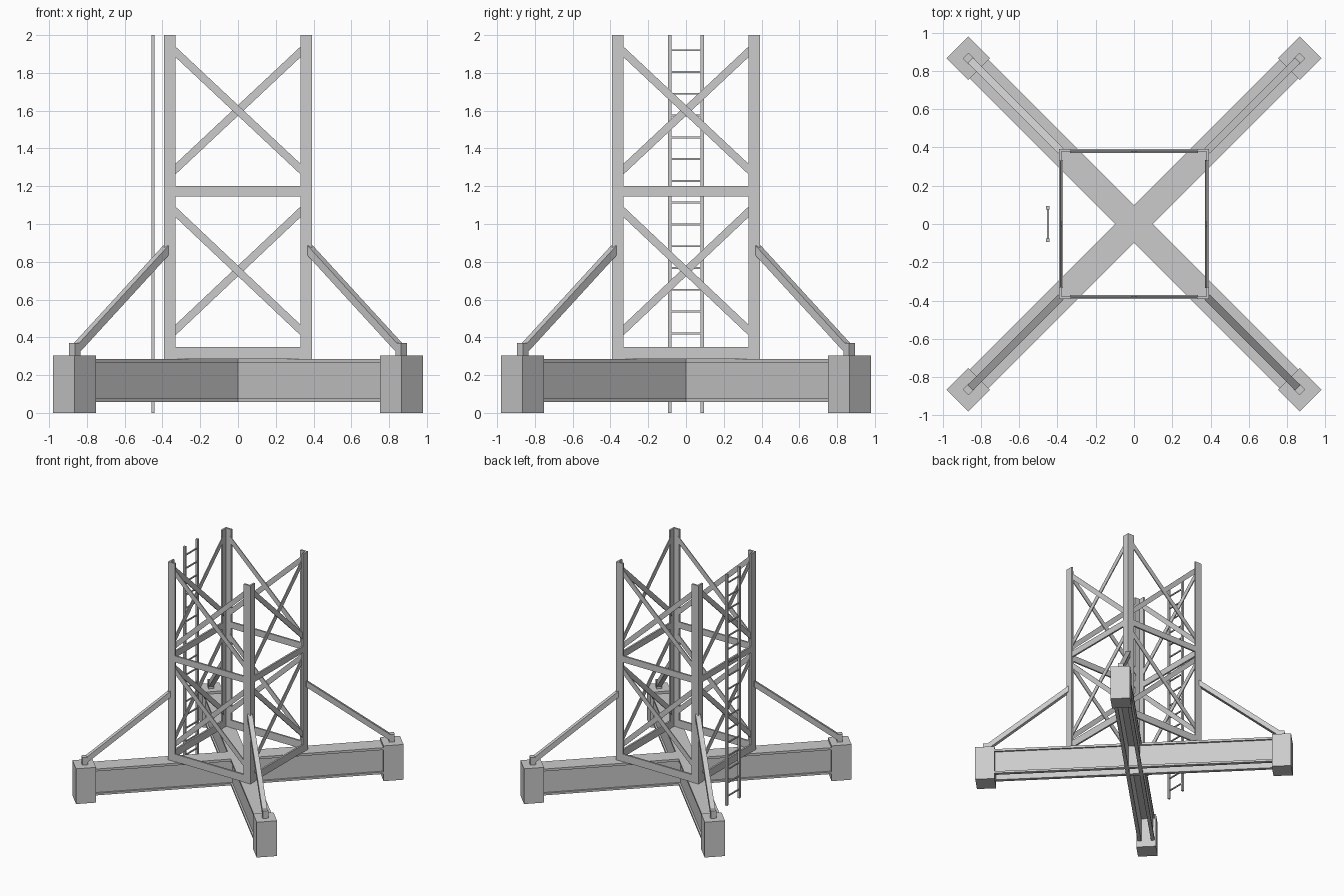
import bpy, bmesh, math
from mathutils import Vector, Matrix

if "Cube" in bpy.data.objects:
    bpy.data.objects.remove(bpy.data.objects["Cube"])


def make(name, bm):
    bmesh.ops.recalc_face_normals(bm, faces=bm.faces)
    me = bpy.data.meshes.new(name)
    bm.to_mesh(me)
    bm.free()
    ob = bpy.data.objects.new(name, me)
    bpy.context.collection.objects.link(ob)
    return ob


def add_box(bm, lo, hi, rot=Matrix.Identity(4)):
    lo, hi = Vector(lo), Vector(hi)
    m = rot @ Matrix.Translation((lo + hi) / 2) @ Matrix.Diagonal((*(hi - lo), 1))
    bmesh.ops.create_cube(bm, size=1, matrix=m)


def box(name, lo, hi, rot=Matrix.Identity(4)):
    bm = bmesh.new()
    add_box(bm, lo, hi, rot)
    return make(name, bm)


def extrude(name, pts, vec, rot):
    bm = bmesh.new()
    f = bm.faces.new([bm.verts.new(p) for p in pts])
    r = bmesh.ops.extrude_face_region(bm, geom=[f])
    bmesh.ops.translate(bm, vec=vec,
                        verts=[v for v in r["geom"] if isinstance(v, bmesh.types.BMVert)])
    bmesh.ops.transform(bm, matrix=rot, verts=bm.verts)
    return make(name, bm)


def turn(deg):
    return Matrix.Rotation(math.radians(deg), 4, 'Z')


# Crossed base girders: flanged section, open underneath
half = [(0, 0.285), (0.07, 0.285), (0.07, 0.265), (0.055, 0.265), (0.055, 0.075),
        (0.07, 0.075), (0.07, 0.057), (0.04, 0.057), (0.04, 0.265)]
section = half[1:] + [(-y, z) for y, z in reversed(half[1:])]
for i, a in enumerate((45, 135)):
    extrude(f"base_girder_{i}", [(-1.17, y, z) for y, z in section], (2.34, 0, 0), turn(a))

# Four corners: foot, socket, raking brace, angle-section leg
for i in range(4):
    r = turn(45 + 90 * i)
    box(f"foot_block_{i}", (1.145, -0.081, 0), (1.304, 0.081, 0.305), r)
    box(f"brace_socket_{i}", (1.2, -0.022, 0.30), (1.244, 0.022, 0.37), r)
    x0, x1, h = 1.22, 0.54, 0.026
    extrude(f"raking_brace_{i}",
            [(x0, -0.02, 0.335 - h), (x1, -0.02, 0.86 - h),
             (x1, -0.02, 0.86 + h), (x0, -0.02, 0.335 + h)], (0, 0.04, 0), r)
    o, t, w = 0.393, 0.015, 0.063
    extrude(f"tower_leg_{i}",
            [(o, o, 0.285), (o - w, o, 0.285), (o - w, o - t, 0.285),
             (o - t, o - t, 0.285), (o - t, o - w, 0.285), (o, o - w, 0.285)],
            (0, 0, 1.715), turn(90 * i))

# Four sides: horizontal ties and crossed diagonals
for i in range(4):
    r = turn(90 * i)
    for n, (z0, z1) in enumerate(((0.285, 0.35), (1.145, 1.2))):
        box(f"tie_bar_{i}_{n}", (-0.335, -0.391, z0), (0.335, -0.376, z1), r)
    for n, (z0, z1) in enumerate(((0.435, 1.068), (1.287, 1.915))):
        for s in (-1, 1):
            y = -0.386 if s < 0 else -0.378
            extrude(f"diagonal_{i}_{n}_{'left' if s < 0 else 'right'}",
                    [(-s * 0.335, y, z0 - 0.028), (s * 0.335, y, z1 - 0.028),
                     (s * 0.335, y, z1 + 0.028), (-s * 0.335, y, z0 + 0.028)],
                    (0, 0.008, 0), r)

# Access ladder on the left side
for s, n in ((-1, "front"), (1, "back")):
    y = s * 0.086
    box(f"ladder_rail_{n}", (-0.459, y - 0.009, 0), (-0.441, y + 0.009, 2))
bm = bmesh.new()
for k in range(17):
    z = 1.92 - 0.1153 * k
    add_box(bm, (-0.455, -0.08, z - 0.005), (-0.445, 0.08, z + 0.005))
make("ladder_rungs", bm)
